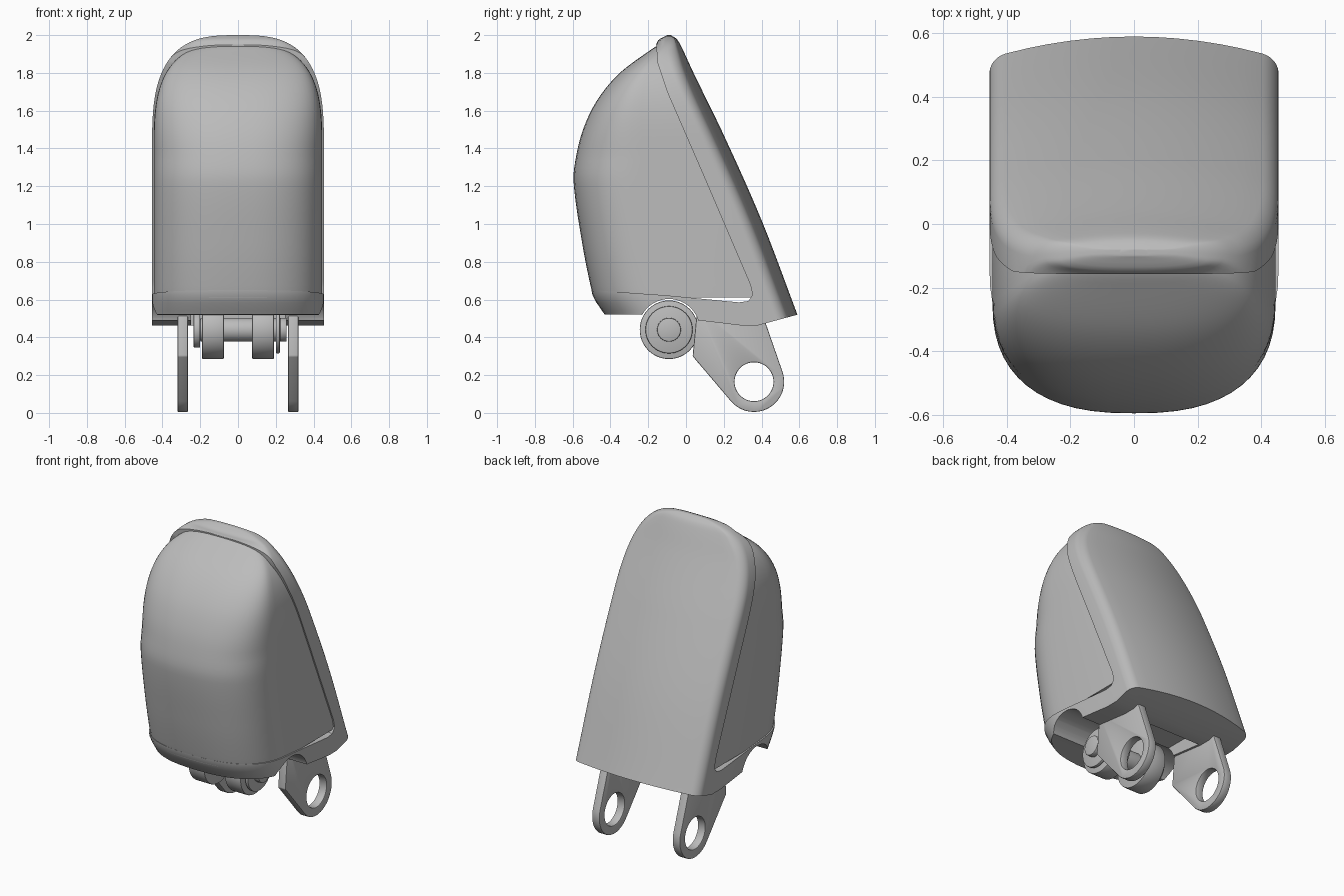
import bpy, bmesh, math

if "Cube" in bpy.data.objects:
    bpy.data.objects.remove(bpy.data.objects["Cube"])

grey = bpy.data.materials.new("plain grey")
grey.use_nodes = True
grey.diffuse_color = (0.5, 0.5, 0.5, 1)
grey.node_tree.nodes["Principled BSDF"].inputs["Base Color"].default_value = (0.5, 0.5, 0.5, 1)


def finish(name, bm):
    bmesh.ops.recalc_face_normals(bm, faces=bm.faces)
    mesh = bpy.data.meshes.new(name)
    bm.to_mesh(mesh)
    bm.free()
    mesh.materials.append(grey)
    ob = bpy.data.objects.new(name, mesh)
    bpy.context.collection.objects.link(ob)
    return ob


def activate(ob):
    bpy.ops.object.select_all(action='DESELECT')
    ob.select_set(True)
    bpy.context.view_layer.objects.active = ob


def prism(name, outline, x0, x1):
    """Side outline of (y, z) points extruded from x0 to x1."""
    bm = bmesh.new()
    face = bm.faces.new([bm.verts.new((x0, y, z)) for y, z in outline])
    ext = bmesh.ops.extrude_face_region(bm, geom=[face])
    moved = [v for v in ext["geom"] if isinstance(v, bmesh.types.BMVert)]
    bmesh.ops.translate(bm, verts=moved, vec=(x1 - x0, 0, 0))
    return finish(name, bm)


def arc(cy, cz, r, a0=0, a1=360, n=48):
    steps = n if a1 - a0 == 360 else n - 1
    angles = [math.radians(a0 + (a1 - a0) * i / steps) for i in range(n)]
    return [(cy + r * math.cos(a), cz + r * math.sin(a)) for a in angles]


def cut(ob, cutter):
    mod = ob.modifiers.new("cut", 'BOOLEAN')
    mod.operation, mod.solver, mod.object = 'DIFFERENCE', 'EXACT', cutter
    activate(ob)
    bpy.ops.object.modifier_apply(modifier=mod.name)
    bpy.data.objects.remove(cutter)


def smooth(ob, bevel=0, angle=30):
    activate(ob)
    if bevel:
        mod = ob.modifiers.new("edge", 'BEVEL')
        mod.width, mod.segments, mod.limit_method = bevel, 2, 'ANGLE'
        bpy.ops.object.modifier_apply(modifier=mod.name)
    bpy.ops.object.shade_smooth_by_angle(angle=math.radians(angle))


def curve(points, z):
    """Smooth y through (z, y) points."""
    def slope(i):
        a, b = points[max(i - 1, 0)], points[min(i + 1, len(points) - 1)]
        return (b[1] - a[1]) / (b[0] - a[0])
    i = 0
    while i < len(points) - 2 and z > points[i + 1][0]:
        i += 1
    (z0, y0), (z1, y1) = points[i], points[i + 1]
    h = z1 - z0
    t = min(max((z - z0) / h, 0), 1)
    return (y0 * (1 + 2 * t) * (1 - t) ** 2 + slope(i) * h * t * (1 - t) ** 2
            + y1 * t * t * (3 - 2 * t) + slope(i + 1) * h * t * t * (t - 1))


def section(z, front, back, width, top):
    """Horizontal section: round front corners, bowed back with a small fillet."""
    u = max(0, (z - 1.4) / (top - 1.4))
    w = width * (1 - u ** 3) ** (1 / 3)
    f, b = curve(front, z), curve(back, z)
    bow = lambda x: b - 0.075 * (x / 0.455) ** 2
    depth = bow(w) - f
    d, r = min(0.36, depth * 0.5), min(0.05, depth * 0.35, w * 0.4)
    half = []
    for i in range(15):
        a = math.pi / 2 * i / 14
        half.append((w * math.sin(a) ** 0.8, f + d - d * math.cos(a) ** 0.8))
    for i in range(7):
        a = math.pi / 2 * i / 6
        x = w - r + r * math.cos(a)
        half.append((x, bow(x) - r + r * math.sin(a)))
    for i in range(1, 7):
        x = (w - r) * (1 - i / 6)
        half.append((x, bow(x)))
    return half + [(-x, y) for x, y in half[-2:0:-1]]


def loft(name, bottom, top, front, back, width):
    levels = [bottom + (1.4 - bottom) * i / 24 for i in range(24)]
    levels += [1.4 + (top - 1.4) * math.sin(math.radians(88.5) * i / 28) for i in range(29)]
    bm = bmesh.new()
    rings = [[bm.verts.new((x, y, z)) for x, y in section(z, front, back, width, top)]
             for z in levels]
    n = len(rings[0])
    for lo, hi in zip(rings, rings[1:]):
        for i in range(n):
            j = (i + 1) % n
            bm.faces.new((lo[i], lo[j], hi[j], hi[i]))
    bm.faces.new(rings[0])
    bm.faces.new(rings[-1])
    return finish(name, bm)


# Side lines shared by the cover and the shell
belly = [(0.65, -0.5), (0.9, -0.55), (1.22, -0.595), (1.34, -0.585), (1.5, -0.545),
         (1.656, -0.47), (1.8, -0.35)]
front_shell = [(0.4, -0.35), (0.52, -0.43), (0.61, -0.49)] + belly + [
    (1.94, -0.165), (1.975, -0.145), (2.0, -0.1)]
back_shell = [(0.4, 0.635), (0.52, 0.59), (1.02, 0.4), (1.46, 0.205), (1.8, 0.04),
              (1.94, -0.025), (1.98, -0.05), (2.0, -0.08)]
front_cover = [(0.55, -0.47)] + belly + [(1.93, -0.175), (1.955, -0.13)]
back_cover = [(z, y - 0.04) for z, y in back_shell]

# Front cover
cover = loft("front_cover", 0.61, 1.955, front_cover, back_cover, 0.446)
smooth(cover)

# Rear shell: open at the front, trimmed underneath
shell = loft("rear_shell", 0.42, 2.0, front_shell, back_shell, 0.455)
opening = [(-1, 0.65), (-0.5, 0.65), (-0.1, 0.622), (0.28, 0.585), (0.33, 0.592),
           (0.353, 0.625), (0.34, 0.68), (0.1, 1.24), (-0.1, 1.7), (-0.15, 1.85),
           (-0.158, 1.95), (-0.158, 2.2), (-1, 2.2)]
cut(shell, prism("opening_cutter", opening, -1, 1))
underside = [(-1, 0.52), (-0.24, 0.52), (0.05, 0.492), (0.3, 0.462), (0.38, 0.463),
             (0.59, 0.52), (1, 0.63), (1, 0), (-1, 0)]
cut(shell, prism("underside_cutter", underside, -1, 1))
cut(shell, prism("pivot_cutter", arc(-0.09, 0.44, 0.163), -1, 1))
cut(shell, prism("recess_cutter", [(-0.1, 0.3), (0.3, 0.3), (0.3, 0.56), (-0.1, 0.56)],
                 -0.25, 0.25))
smooth(shell)

# Mounting plates with a round eye
for side, x in (("right", -0.32), ("left", 0.265)):
    outline = arc(0.36, 0.165, 0.16, -140, 20, 20) + [
        (0.42, 0.48), (0.38, 0.56), (0.06, 0.56), (0.035, 0.3)]
    plate = prism(side + "_mounting_plate", outline, x, x + 0.055)
    cut(plate, prism("eye_cutter", arc(0.36, 0.165, 0.103), -1, 1))
    smooth(plate, 0.006)

# Pivot: barrel, discs, washers and pin end
for name, r, x0, x1 in (("pivot_barrel", 0.063, -0.2, 0.225),
                        ("right_pivot_disc", 0.155, -0.19, -0.075),
                        ("left_pivot_disc", 0.155, 0.075, 0.19),
                        ("right_washer", 0.095, -0.235, -0.2),
                        ("left_washer", 0.125, 0.2, 0.222),
                        ("left_pin_end", 0.063, 0.222, 0.258)):
    smooth(prism(name, arc(-0.09, 0.44, r), x0, x1), 0.006)
